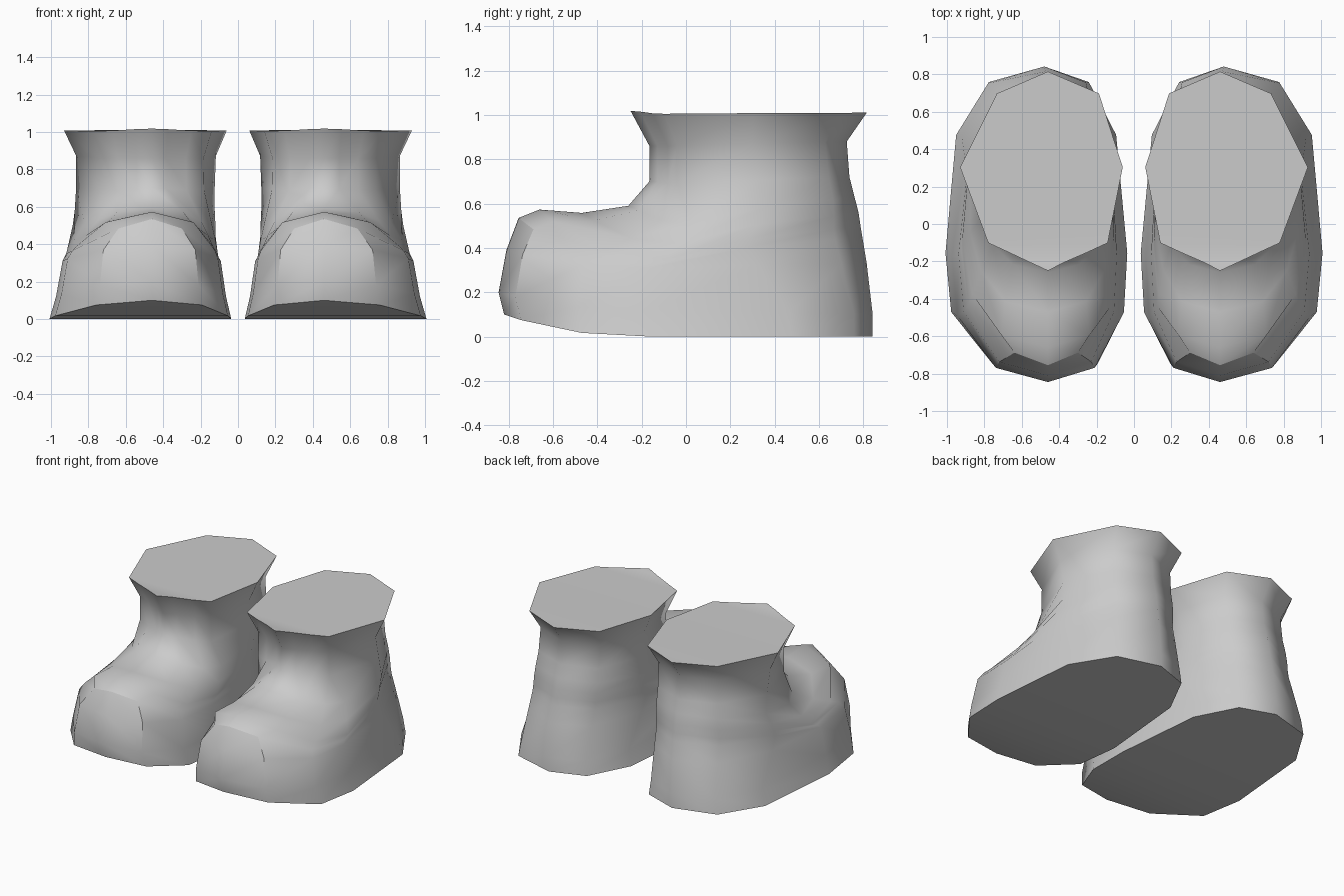
import bpy, bmesh, math

cube = bpy.data.objects.get("Cube")
if cube:
    bpy.data.objects.remove(cube, do_unlink=True)

grey = bpy.data.materials.new("plain grey")
grey.use_nodes = True
color = (0.6, 0.6, 0.6, 1)
grey.diffuse_color = color
grey.node_tree.nodes["Principled BSDF"].inputs["Base Color"].default_value = color

# Half outlines, toe to heel: (width fraction, length fraction)
FOOT = [(0, 0), (.55, .045), (.95, .21), (1, .40), (.88, .78), (.55, .95), (0, 1)]
SHAFT = [(0, 0), (.2, .041), (.45, .093), (.68, .14), (1, .52), (.58, .89), (0, 1)]
# How far each outline point takes its height from the toe, side and heel
FRONT = [1, .75, .17, 0, 0, 0, 0]
BACK = [0, 0, 0, 0, .6, .9, 1]

# Rings from sole to collar:
# toe y, heel y, half width, toe z, side z, heel z, shaft blend of the toe
RINGS = [
    (-.82, .842, .54, .10, 0, 0, 0),
    (-.845, .842, .505, .20, .12, .10, 0),
    (-.81, .815, .47, .39, .31, .33, 0),
    (-.755, .795, .455, .535, .33, .45, .45),
    (-.66, .787, .45, .573, .35, .50, 0),
    (-.47, .778, .44, .558, .42, .56, .1),
    (-.26, .76, .425, .59, .51, .63, .3),
    (-.165, .737, .41, .70, .69, .72, 1),
    (-.165, .725, .405, .86, .86, .88, 1),
    (-.25, .815, .47, 1.018, 1.005, 1.01, 1),
]
TOE_TOP = 3  # ring along the top of the toe cap


def clamp(v):
    return min(max(v, 0), 1)


def ring_points(ring, side):
    y0, y1, half, zf, zs, zb, toe_blend = ring

    def point(i, sign):
        z = zs + FRONT[i] * (zf - zs) + BACK[i] * (zb - zs)
        # Sides and heel change from foot to shaft with height
        if i < 2:
            blend, inner = toe_blend, .9
        elif i < 4:
            blend = clamp((z - .35) / .33)
            inner = .8 + .2 * blend
        else:
            blend = clamp((z - .1) / .7)
            inner = .8 + .05 * z if i == 4 else .8 + .2 * blend
        fx, fy = FOOT[i]
        sx, sy = SHAFT[i]
        w = fx + (sx - fx) * blend
        t = fy + (sy - fy) * blend
        reach = half if sign > 0 else half * inner
        x = .46 + .02 * t * (1 - blend) + sign * w * reach
        return (side * x, y0 + (y1 - y0) * t, z)

    return [point(i, 1) for i in range(7)] + [point(i, -1) for i in range(5, 0, -1)]


def boot(name, side):
    bm = bmesh.new()
    rows = [[bm.verts.new(p) for p in ring_points(r, side)] for r in RINGS]
    n = len(rows[0])
    # Walls
    for low, high in zip(rows, rows[1:]):
        for i in range(n):
            j = (i + 1) % n
            bm.faces.new((low[i], low[j], high[j], high[i]))
    # Sole and collar closed in strips across the foot
    for row in (rows[0], rows[-1]):
        bm.faces.new((row[0], row[1], row[-1]))
        for i in range(1, 5):
            bm.faces.new((row[i], row[i + 1], row[-i - 1], row[-i]))
        bm.faces.new((row[5], row[6], row[7]))
    bmesh.ops.recalc_face_normals(bm, faces=bm.faces)
    # Crease around the toe cap
    top = rows[TOE_TOP]
    pairs = [(top[0], top[1]), (top[0], top[-1])]
    for k in range(1, TOE_TOP):
        pairs += [(rows[k][c], rows[k + 1][c]) for c in (1, -1)]
    for a, b in pairs:
        bm.edges.get((a, b)).smooth = False
    mesh = bpy.data.meshes.new(name)
    bm.to_mesh(mesh)
    bm.free()
    mesh.materials.append(grey)
    obj = bpy.data.objects.new(name, mesh)
    bpy.context.collection.objects.link(obj)
    bpy.ops.object.select_all(action='DESELECT')
    obj.select_set(True)
    bpy.context.view_layer.objects.active = obj
    bpy.ops.object.shade_smooth_by_angle(angle=math.radians(58), keep_sharp_edges=True)


boot("left_boot", 1)
boot("right_boot", -1)
